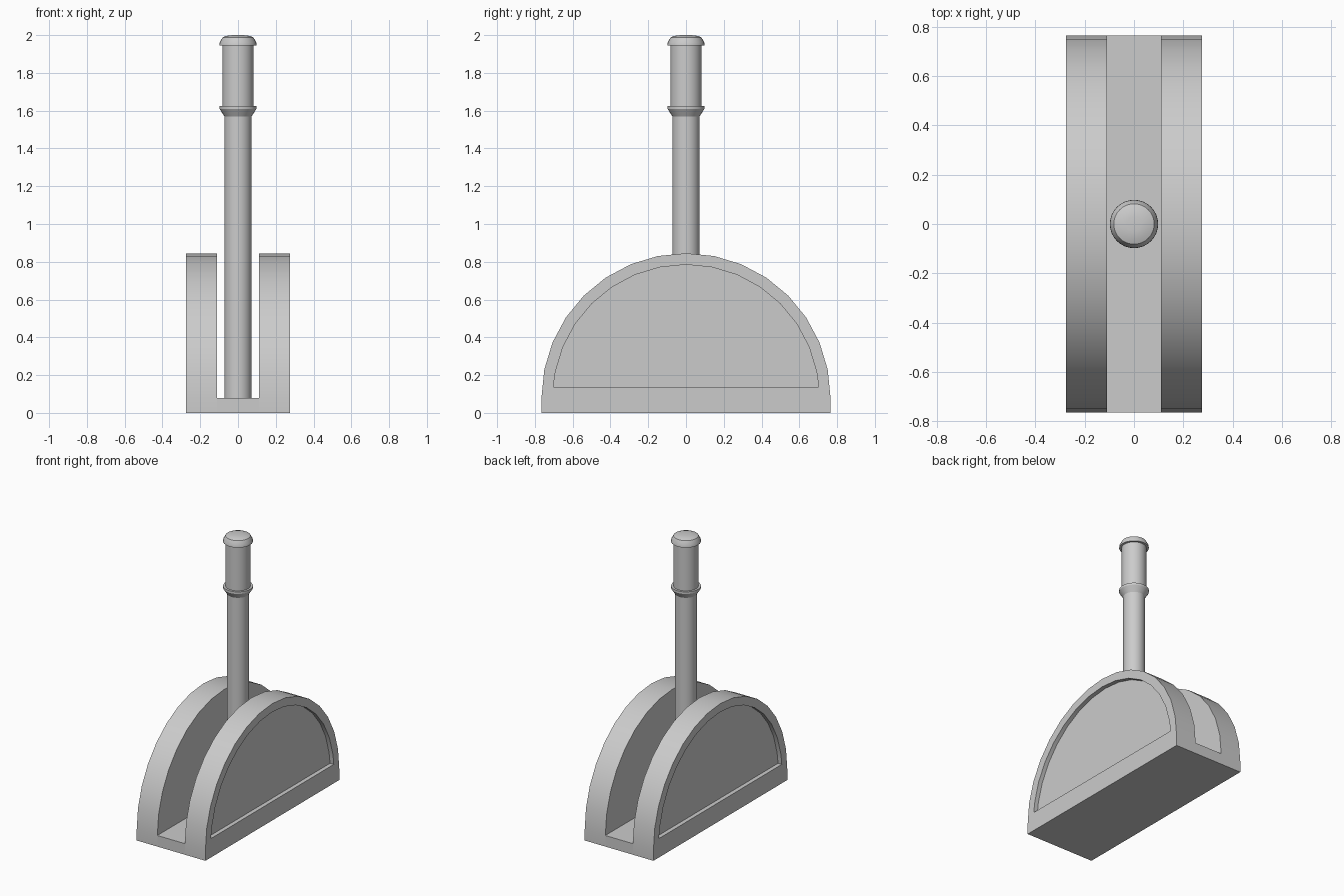
import bpy, bmesh
from math import cos, sin, pi, radians

if "Cube" in bpy.data.objects:
    bpy.data.objects.remove(bpy.data.objects["Cube"])

R, CZ = 0.765, 0.08          # arch radius and centre height
X_IN, X_OUT, DEPTH = 0.11, 0.275, 0.03


def finish(name, bm):
    bmesh.ops.recalc_face_normals(bm, faces=bm.faces)
    me = bpy.data.meshes.new(name)
    bm.to_mesh(me)
    bm.free()
    ob = bpy.data.objects.new(name, me)
    bpy.context.collection.objects.link(ob)
    bpy.ops.object.select_all(action='DESELECT')
    ob.select_set(True)
    bpy.context.view_layer.objects.active = ob
    bpy.ops.object.shade_smooth_by_angle(angle=radians(30))
    return ob


def skin(bm, loops):
    """Join successive closed loops with quads and cap both ends."""
    rings = [[bm.verts.new(p) for p in loop] for loop in loops]
    for a, b in zip(rings, rings[1:]):
        for i in range(len(a)):
            j = (i + 1) % len(a)
            bm.faces.new((a[i], a[j], b[j], b[i]))
    bm.faces.new(rings[0])
    bm.faces.new(rings[-1])


def arc(r):
    return [(r * cos(pi * i / 16), CZ + r * sin(pi * i / 16)) for i in range(17)]


def at_x(loop, x):
    return [(x, y, z) for y, z in loop]


# Arched side plates with a recessed outer panel
outer = [(R, 0)] + arc(R) + [(-R, 0)]
ring = arc(0.705)[1:-1]
panel = [(0.702, 0.137), (0.697, 0.177)] + ring + [(-0.697, 0.177), (-0.702, 0.137)]
bm = bmesh.new()
skin(bm, [at_x(outer, X_IN), at_x(outer, X_OUT),
          at_x(panel, X_OUT), at_x(panel, X_OUT - DEPTH)])
plates = finish("side_plates", bm)
plates.modifiers.new("Mirror", 'MIRROR').use_clip = False

# Floor of the slot between the plates
floor = [(R, 0), (R, CZ), (-R, CZ), (-R, 0)]
bm = bmesh.new()
skin(bm, [at_x(floor, -X_IN), at_x(floor, X_IN)])
finish("slot_floor", bm)


def lathe(name, profile, n=32):
    bm = bmesh.new()
    skin(bm, [[(r * cos(2 * pi * i / n), r * sin(2 * pi * i / n), z)
               for i in range(n)] for r, z in profile])
    finish(name, bm)


# Lever shaft, then grip with collar and domed cap
lathe("lever_shaft", [(0.072, 0.07), (0.072, 1.575)])
lathe("lever_grip", [(0.072, 1.57), (0.098, 1.61), (0.098, 1.625), (0.082, 1.625),
                     (0.082, 1.945), (0.098, 1.945), (0.097, 1.96), (0.082, 1.988),
                     (0.06, 1.996), (0.03, 2.0)])
